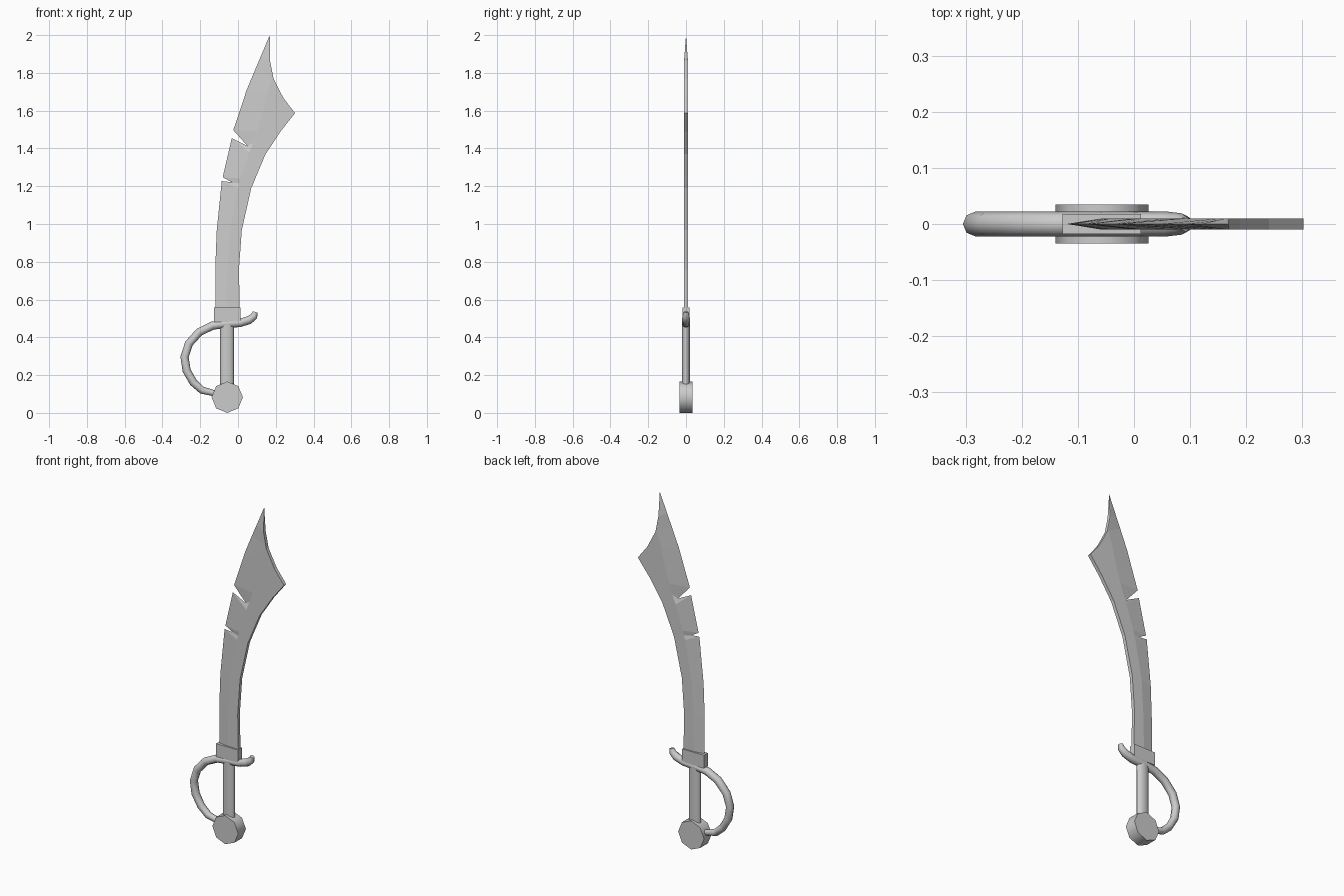
import bpy, bmesh, math

if "Cube" in bpy.data.objects:
    bpy.data.objects.remove(bpy.data.objects["Cube"])


def add_mesh(name, verts, faces):
    me = bpy.data.meshes.new(name)
    me.from_pydata(verts, [], faces)
    bm = bmesh.new()
    bm.from_mesh(me)
    bmesh.ops.remove_doubles(bm, verts=bm.verts, dist=1e-5)
    bmesh.ops.recalc_face_normals(bm, faces=bm.faces)
    bm.to_mesh(me)
    bm.free()
    ob = bpy.data.objects.new(name, me)
    bpy.context.collection.objects.link(ob)
    return ob


def smooth(ob, deg):
    bpy.ops.object.select_all(action='DESELECT')
    ob.select_set(True)
    bpy.context.view_layer.objects.active = ob
    bpy.ops.object.shade_smooth_by_angle(angle=math.radians(deg))


# Blade: stations of cutting edge, bevel ridge and spine (x, z each), with two notches
stations = [
    (-.12, .50, -.06, .50, .01, .50),
    (-.12, .77, -.055, .765, .005, .76),
    (-.113, .962, -.043, .965, .02, .967),
    (-.086, 1.227, 0, 1.19, .07, 1.19),
    (-.033, 1.221, .007, 1.215, .081, 1.215),
    (-.081, 1.248, .014, 1.24, .091, 1.24),
    (-.033, 1.454, .06, 1.38, .146, 1.37),
    (.051, 1.412, .08, 1.43, .186, 1.43),
    (-.025, 1.497, .10, 1.49, .226, 1.491),
    (.003, 1.58, .13, 1.587, .302, 1.587),
    (.046, 1.71, .155, 1.69, .241, 1.666),
    (.092, 1.82, .18, 1.775, .189, 1.767),
    (.12, 1.886, .163, 1.866, .17, 1.862),
]
T = 0.01
verts, faces = [], []
for lx, lz, mx, mz, rx, rz in stations:
    verts += [(lx, 0, lz), (mx, -T, mz), (rx, -T, rz), (rx, T, rz), (mx, T, mz)]
tip = len(verts)
verts.append((.168, 0, 2.0))
for s in range(len(stations) - 1):
    for k in range(5):
        a, b = s * 5 + k, s * 5 + (k + 1) % 5
        faces.append((a, b, b + 5, a + 5))
last = tip - 5
faces += [(last + k, last + (k + 1) % 5, tip) for k in range(5)]
faces.append((4, 3, 2, 1, 0))
add_mesh("blade", verts, faces)

# Collar at the blade root
bpy.ops.mesh.primitive_cube_add(size=1, location=(-.0575, 0, .52))
collar = bpy.context.object
collar.name = "blade_collar"
collar.scale = (.14, .036, .076)

# Grip: flattened cylinder
bpy.ops.mesh.primitive_cylinder_add(vertices=12, radius=1, depth=1, location=(-.058, 0, .305))
grip = bpy.context.object
grip.name = "grip"
grip.scale = (.036, .021, .34)
smooth(grip, 50)

# Pommel: eight-sided disc facing the front
bpy.ops.mesh.primitive_cylinder_add(vertices=8, radius=.083, depth=.07,
                                    location=(-.057, 0, .083),
                                    rotation=(math.pi / 2, 0, 0))
pommel = bpy.context.object
pommel.name = "pommel"
smooth(pommel, 50)

# Guard: tapered tube curling from the quillon tip down to the pommel (x, z, radius)
path = [(.092, .534, .013), (.085, .512, .019), (.06, .492, .022), (.01, .476, .022),
        (-.06, .472, .022), (-.135, .462, .022), (-.205, .428, .022),
        (-.26, .367, .022), (-.283, .296, .022), (-.272, .224, .022),
        (-.236, .161, .021), (-.19, .12, .02), (-.125, .104, .016), (-.09, .10, .015)]
cu = bpy.data.curves.new("guard", 'CURVE')
cu.dimensions = '3D'
cu.bevel_depth = 1.0
cu.bevel_resolution = 2
cu.use_fill_caps = True
sp = cu.splines.new('POLY')
sp.points.add(len(path) - 1)
for p, (x, z, r) in zip(sp.points, path):
    p.co = (x, 0, z, 1)
    p.radius = r
guard = bpy.data.objects.new("guard", cu)
bpy.context.collection.objects.link(guard)
bpy.ops.object.select_all(action='DESELECT')
guard.select_set(True)
bpy.context.view_layer.objects.active = guard
bpy.ops.object.convert(target='MESH')
smooth(bpy.context.object, 60)
